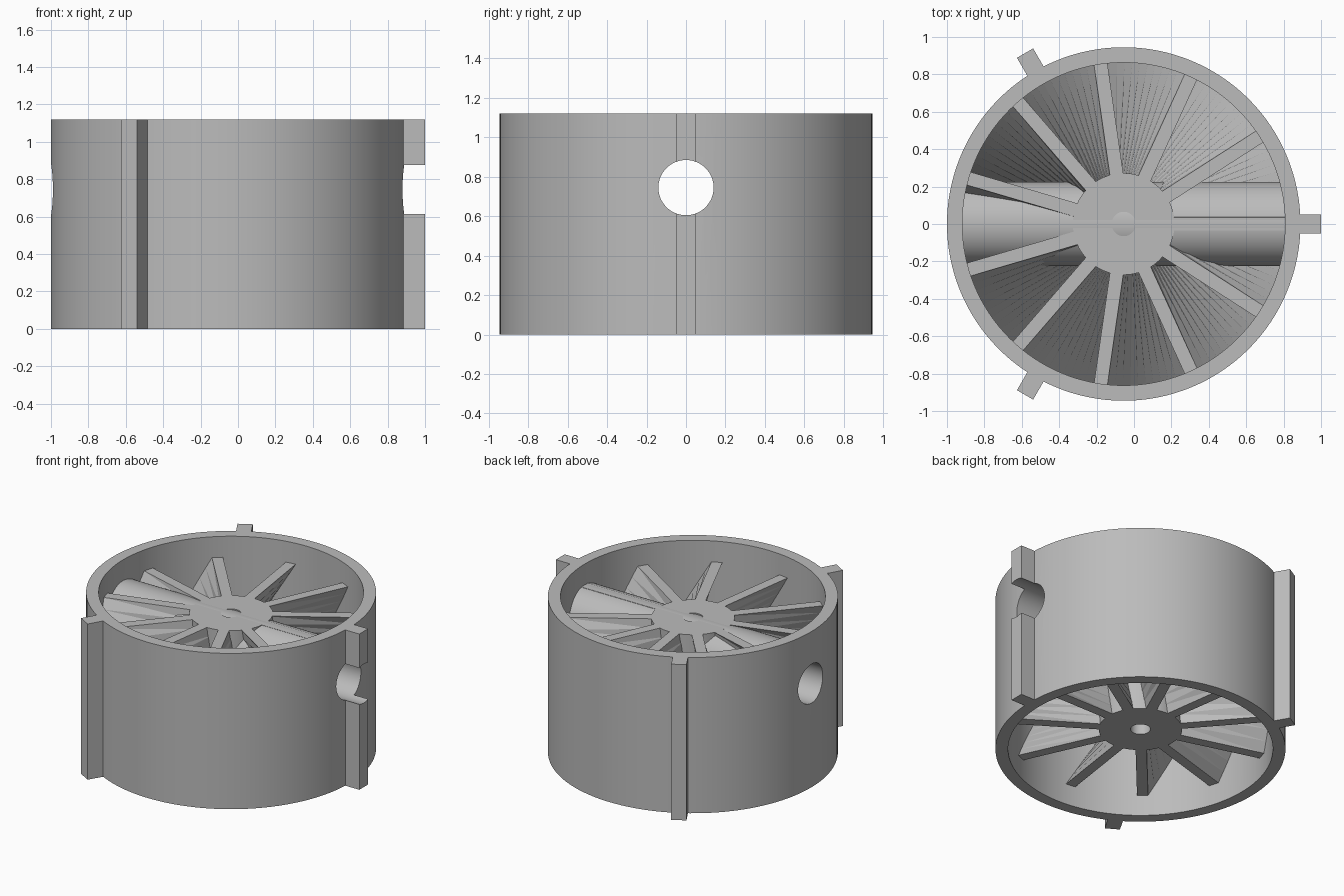
import bpy, bmesh
from math import pi, cos, sin, radians
from mathutils import Matrix, Vector

cube = bpy.data.objects.get("Cube")
if cube:
    bpy.data.objects.remove(cube, do_unlink=True)

CX = -0.055                    # centre axis of the housing
HEIGHT = 1.12
R_OUT, R_IN = 0.945, 0.863
HUB_R, HUB_HOLE = 0.272, 0.065
ROTOR_Z0, ROTOR_Z1 = 0.15, 0.9695
BORE_Z, BORE_R, TUBE_R = 0.745, 0.14, 0.2255
BLADES, SLICES = 11, 12
TWIST = 2 * pi / BLADES

grey = bpy.data.materials.new("plain grey")
grey.use_nodes = True
color = (0.5, 0.5, 0.5, 1)
grey.diffuse_color = color
grey.node_tree.nodes["Principled BSDF"].inputs["Base Color"].default_value = color


def finish(name, bm, matrix=Matrix()):
    bmesh.ops.recalc_face_normals(bm, faces=bm.faces)
    bm.transform(matrix)
    mesh = bpy.data.meshes.new(name)
    bm.to_mesh(mesh)
    bm.free()
    mesh.materials.append(grey)
    obj = bpy.data.objects.new(name, mesh)
    bpy.context.collection.objects.link(obj)
    return obj


def pipe(name, r_out, r_in, z0, z1, matrix, n=128):
    """Hollow cylinder along its local z."""
    bm = bmesh.new()
    rings = []
    for r, z in ((r_out, z0), (r_out, z1), (r_in, z1), (r_in, z0)):
        rings.append([bm.verts.new((r * cos(2 * pi * i / n), r * sin(2 * pi * i / n), z))
                      for i in range(n)])
    for k in range(4):
        a, b = rings[k], rings[(k + 1) % 4]
        for i in range(n):
            j = (i + 1) % n
            bm.faces.new((a[i], a[j], b[j], b[i]))
    return finish(name, bm, matrix)


def activate(obj):
    bpy.ops.object.select_all(action='DESELECT')
    obj.select_set(True)
    bpy.context.view_layer.objects.active = obj


centre = Matrix.Translation((CX, 0, 0))
along_x = Matrix.Translation((CX, 0, BORE_Z)) @ Matrix.Rotation(pi / 2, 4, 'Y')

# Outer housing, rotor hub and cross tube
housing = pipe("housing_ring", R_OUT, R_IN, 0, HEIGHT, centre)
hub = pipe("rotor_hub", HUB_R, HUB_HOLE, ROTOR_Z0, ROTOR_Z1, centre, 64)
tube = pipe("cross_tube", TUBE_R, BORE_R, -0.87, 0.87, along_x)

# Three upright keys on the outside of the housing
bm = bmesh.new()
for k in range(3):
    place = (Matrix.Rotation(k * 2 * pi / 3, 4, 'Z')
             @ Matrix.Translation((0.99, 0, HEIGHT / 2))
             @ Matrix.Diagonal((0.13, 0.1, HEIGHT, 1)))
    bmesh.ops.create_cube(bm, size=1, matrix=place)
keys = finish("housing_keys", bm, centre)

# Twisted blades, swept from the top down
bm = bmesh.new()
half = 0.036
section = [Vector(p) for p in ((0.22, -half, 0), (0.866, -half, 0),
                               (0.866, half, 0), (0.22, half, 0))]
for k in range(BLADES):
    rows = []
    for s in range(SLICES + 1):
        t = s / SLICES
        turn = Matrix.Rotation(k * 2 * pi / BLADES + t * TWIST, 3, 'Z')
        lift = Vector((0, 0, ROTOR_Z1 + (ROTOR_Z0 - ROTOR_Z1) * t))
        rows.append([bm.verts.new(turn @ p + lift) for p in section])
    bm.faces.new(rows[0])
    bm.faces.new(rows[-1])
    for a, b in zip(rows, rows[1:]):
        for i in range(4):
            j = (i + 1) % 4
            bm.faces.new((a[i], a[j], b[j]))
            bm.faces.new((a[i], b[j], b[i]))
blades = finish("rotor_blades", bm, centre)

# Bore right through everything along x
bm = bmesh.new()
bmesh.ops.create_cone(bm, cap_ends=True, segments=128, radius1=BORE_R,
                      radius2=BORE_R, depth=3)
cutter = finish("bore_cutter", bm, along_x)
cutter.hide_render = True
for obj in (housing, hub, keys, blades):
    activate(obj)
    cut = obj.modifiers.new("bore", 'BOOLEAN')
    cut.operation = 'DIFFERENCE'
    cut.solver = 'EXACT'
    cut.object = cutter
    bpy.ops.object.modifier_apply(modifier=cut.name)
bpy.data.objects.remove(cutter, do_unlink=True)

# Smooth round parts, keep the blades faceted
for obj in (housing, hub, tube):
    activate(obj)
    bpy.ops.object.shade_smooth_by_angle(angle=radians(30))
